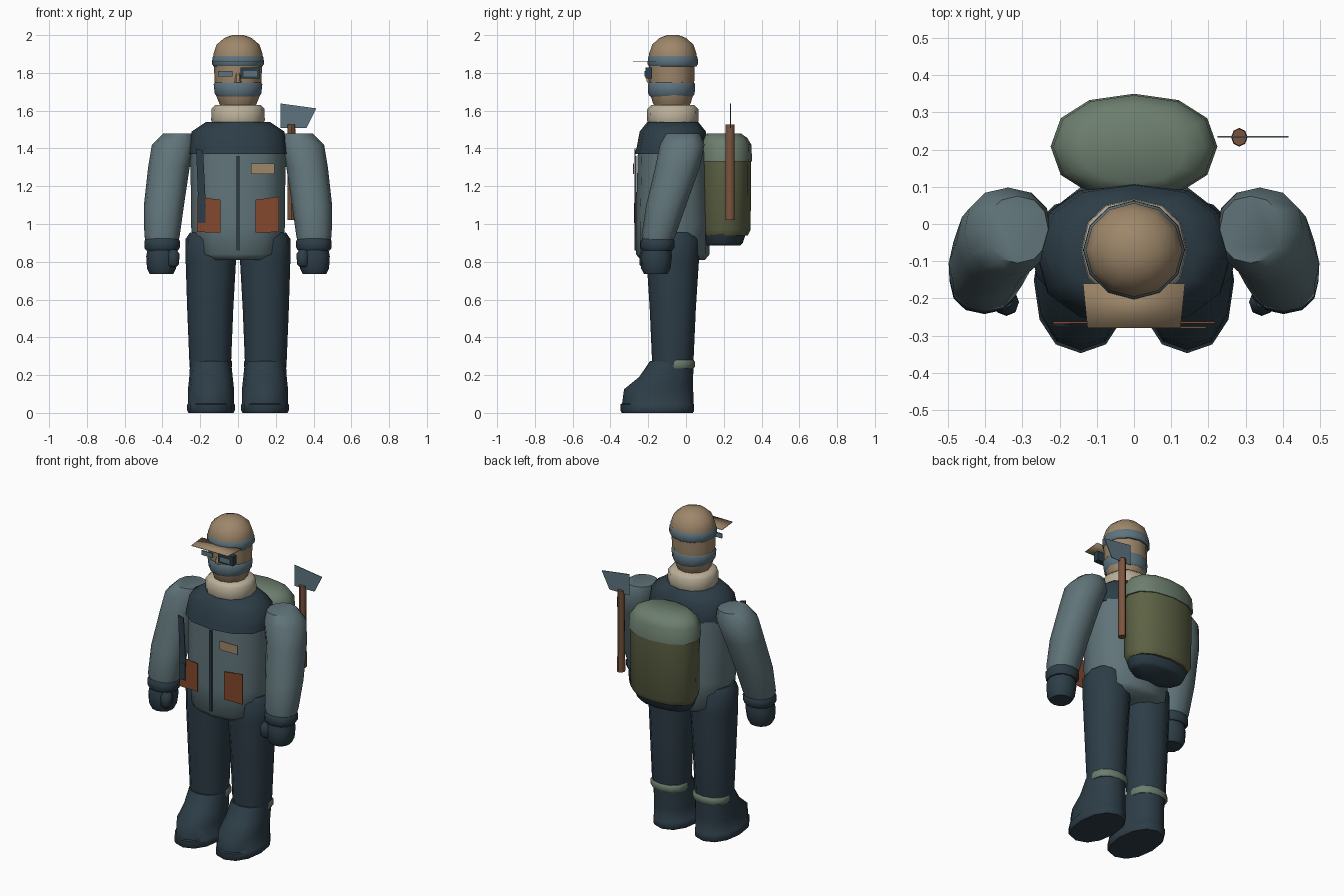
import bpy, bmesh, math


def mat(name, r, g, b):
    def lin(c):
        c /= 255
        return c / 12.92 if c < 0.04045 else ((c + 0.055) / 1.055) ** 2.4
    m = bpy.data.materials.new(name)
    m.diffuse_color = (lin(r), lin(g), lin(b), 1)
    return m


SLATE = mat("slate cloth", 96, 116, 121)
NAVY = mat("dark navy", 45, 61, 71)
TAN = mat("tan", 158, 135, 106)
CREAM = mat("cream wool", 186, 175, 153)
OLIVE = mat("olive canvas", 93, 98, 68)
SAGE = mat("sage green", 108, 126, 110)
RUST = mat("rust leather", 132, 72, 46)
WOOD = mat("brown wood", 122, 84, 62)
BLUE = mat("blue grey", 94, 116, 128)


def finish(bm, name, m, angle=50):
    bmesh.ops.recalc_face_normals(bm, faces=bm.faces)
    me = bpy.data.meshes.new(name)
    bm.to_mesh(me)
    bm.free()
    ob = bpy.data.objects.new(name, me)
    bpy.context.collection.objects.link(ob)
    me.materials.append(m)
    bpy.ops.object.select_all(action='DESELECT')
    ob.select_set(True)
    bpy.context.view_layer.objects.active = ob
    bpy.ops.object.shade_smooth_by_angle(angle=math.radians(angle))
    return ob


def loft(name, m, rings, sides=12, power=0.9, side=1):
    """Stack of rounded rings (z, cx, cy, rx, ry) with capped ends."""
    bm = bmesh.new()
    loops = []
    for z, cx, cy, rx, ry in rings:
        loop = []
        for i in range(sides):
            a = math.tau * i / sides
            c, s = math.cos(a), math.sin(a)
            px = math.copysign(abs(c) ** power, c) if abs(c) > 1e-6 else 0
            py = math.copysign(abs(s) ** power, s) if abs(s) > 1e-6 else 0
            loop.append(bm.verts.new((side * (cx + rx * px), cy + ry * py, z)))
        loops.append(loop)
    for a, b in zip(loops, loops[1:]):
        for i in range(sides):
            j = (i + 1) % sides
            bm.faces.new((a[i], a[j], b[j], b[i]))
    bm.faces.new(loops[0])
    bm.faces.new(loops[-1])
    return finish(bm, name, m)


def plate(name, m, pts, y, thick=0.005):
    """Thin upright plate from an (x, z) outline, facing front."""
    bm = bmesh.new()
    f = bm.faces.new([bm.verts.new((x, y, z)) for x, z in pts])
    ext = bmesh.ops.extrude_face_region(bm, geom=[f])
    for v in ext["geom"]:
        if isinstance(v, bmesh.types.BMVert):
            v.co.y += thick
    return finish(bm, name, m, 30)


def rect(x0, x1, z0, z1):
    return [(x0, z0), (x1, z0), (x1, z1), (x0, z1)]


# Jacket and dark yoke
loft("jacket", SLATE, [(0.81, 0, -0.07, 0.18, 0.17), (0.84, 0, -0.07, 0.23, 0.195),
                       (1.0, 0, -0.07, 0.25, 0.195), (1.2, 0, -0.07, 0.25, 0.19),
                       (1.38, 0, -0.07, 0.255, 0.185)], power=0.85)
loft("yoke", NAVY, [(1.37, 0, -0.08, 0.262, 0.192), (1.40, 0, -0.075, 0.262, 0.187),
                    (1.49, 0, -0.07, 0.245, 0.175), (1.54, 0, -0.07, 0.17, 0.135)], power=0.85)

# Scarf collar and head
loft("scarf", CREAM, [(1.53, 0, -0.07, 0.135, 0.13), (1.55, 0, -0.07, 0.142, 0.137),
                      (1.61, 0, -0.07, 0.14, 0.135), (1.63, 0, -0.07, 0.12, 0.115)])
loft("head", TAN, [(1.60, 0, -0.075, 0.08, 0.08), (1.64, 0, -0.075, 0.1, 0.1),
                   (1.69, 0, -0.075, 0.12, 0.115), (1.78, 0, -0.075, 0.125, 0.12),
                   (1.86, 0, -0.075, 0.128, 0.122)], power=1)
loft("face_mask", BLUE, [(1.675, 0, -0.077, 0.112, 0.114), (1.69, 0, -0.077, 0.123, 0.123),
                         (1.74, 0, -0.077, 0.129, 0.125), (1.75, 0, -0.077, 0.122, 0.119)], power=1)
loft("nose", TAN, [(1.75, 0, -0.195, 0.018, 0.014), (1.77, 0, -0.198, 0.016, 0.014),
                   (1.80, 0, -0.19, 0.008, 0.008)], sides=6)

# Cap with band and flat brim
loft("cap", TAN, [(1.86, 0, -0.07, 0.13, 0.126), (1.90, 0, -0.07, 0.13, 0.126),
                  (1.95, 0, -0.07, 0.113, 0.109), (1.985, 0, -0.07, 0.072, 0.07),
                  (2.0, 0, -0.07, 0.03, 0.03)], power=1)
loft("cap_band", BLUE, [(1.835, 0, -0.07, 0.129, 0.125), (1.845, 0, -0.07, 0.137, 0.133),
                        (1.88, 0, -0.07, 0.136, 0.132), (1.892, 0, -0.07, 0.129, 0.125)], power=1)
bm = bmesh.new()
bm.faces.new([bm.verts.new(p) for p in ((-0.137, -0.16, 1.863), (-0.125, -0.28, 1.863),
                                        (0.125, -0.28, 1.863), (0.137, -0.16, 1.863))])
brim = finish(bm, "cap_brim", TAN)
brim.modifiers.new("thickness", 'SOLIDIFY').thickness = 0.004

# Goggles
plate("goggle_frame", NAVY, rect(0.012, 0.115, 1.77, 1.828), -0.215, 0.035)
plate("goggle_lens", BLUE, rect(0.03, 0.10, 1.782, 1.81), -0.22, 0.008)
plate("goggle_lens", BLUE, rect(-0.105, -0.03, 1.782, 1.81), -0.21, 0.008)

# Limbs, mirrored left and right
for s in (-1, 1):
    loft("leg", NAVY, [(0.2, 0.145, -0.075, 0.105, 0.10), (0.28, 0.147, -0.07, 0.111, 0.11),
                       (0.55, 0.147, -0.07, 0.122, 0.122), (0.8, 0.144, -0.07, 0.133, 0.138),
                       (0.92, 0.144, -0.07, 0.134, 0.14), (0.955, 0.144, -0.07, 0.11, 0.12)],
         power=0.95, side=s)
    loft("boot", NAVY, [(0, 0.143, -0.152, 0.12, 0.188), (0.012, 0.143, -0.152, 0.126, 0.195),
                        (0.045, 0.143, -0.152, 0.126, 0.195), (0.05, 0.143, -0.149, 0.121, 0.189),
                        (0.125, 0.143, -0.145, 0.122, 0.183), (0.19, 0.143, -0.105, 0.115, 0.143),
                        (0.275, 0.145, -0.075, 0.108, 0.115)], side=s)
    loft("boot_cuff", SAGE, [(0.235, 0.145, -0.05, 0.108, 0.09), (0.245, 0.145, -0.05, 0.113, 0.097),
                             (0.272, 0.145, -0.05, 0.113, 0.097), (0.28, 0.145, -0.05, 0.108, 0.09)], side=s)
    loft("sleeve", SLATE, [(0.90, 0.402, -0.15, 0.085, 0.078), (0.94, 0.402, -0.145, 0.094, 0.09),
                           (1.1, 0.392, -0.105, 0.106, 0.106), (1.3, 0.366, -0.045, 0.11, 0.118),
                           (1.42, 0.338, -0.02, 0.118, 0.118), (1.48, 0.313, -0.015, 0.083, 0.09)], side=s)
    loft("glove_cuff", NAVY, [(0.86, 0.402, -0.152, 0.085, 0.08), (0.875, 0.402, -0.152, 0.094, 0.09),
                              (0.91, 0.402, -0.15, 0.094, 0.09), (0.922, 0.402, -0.15, 0.086, 0.082)], side=s)
    loft("glove", NAVY, [(0.735, 0.405, -0.16, 0.062, 0.062), (0.765, 0.405, -0.16, 0.077, 0.078),
                         (0.83, 0.403, -0.157, 0.083, 0.083), (0.875, 0.402, -0.155, 0.075, 0.075)], side=s)
    loft("thumb", NAVY, [(0.772, 0.345, -0.215, 0.018, 0.018), (0.785, 0.343, -0.215, 0.03, 0.032),
                         (0.84, 0.343, -0.21, 0.034, 0.035), (0.865, 0.346, -0.205, 0.02, 0.02)], sides=8, side=s)

# Jacket front details
plate("zipper", NAVY, rect(-0.009, 0.009, 0.86, 1.36), -0.272, 0.009)
plate("name_patch", TAN, rect(0.07, 0.193, 1.265, 1.32), -0.28)
plate("pocket", RUST, [(-0.092, 0.955), (-0.217, 0.957), (-0.217, 1.145), (-0.092, 1.128)], -0.267)
plate("pocket", RUST, [(0.092, 1.128), (0.217, 1.145), (0.217, 0.957), (0.092, 0.955)], -0.267)
plate("chest_strap", NAVY, [(-0.222, 1.40), (-0.185, 1.39), (-0.17, 1.09), (-0.21, 1.09)], -0.272)
plate("strap_pouch", NAVY, rect(-0.212, -0.172, 1.005, 1.11), -0.274)

# Backpack
loft("pack_body", OLIVE, [(0.94, 0, 0.205, 0.195, 0.122), (0.97, 0, 0.207, 0.211, 0.135),
                          (1.34, 0, 0.207, 0.215, 0.138)], power=0.9)
loft("pack_flap", SAGE, [(1.33, 0, 0.208, 0.224, 0.142), (1.42, 0, 0.208, 0.217, 0.138),
                         (1.455, 0, 0.205, 0.19, 0.12), (1.48, 0, 0.2, 0.14, 0.09)], power=0.9)
loft("pack_base", NAVY, [(0.885, 0, 0.195, 0.165, 0.09), (0.90, 0, 0.198, 0.18, 0.103),
                         (0.955, 0, 0.2, 0.2, 0.118)], power=0.9)

# Axe carried beside the pack
loft("axe_handle", WOOD, [(1.02, 0.283, 0.233, 0.022, 0.025), (1.527, 0.283, 0.233, 0.02, 0.023)],
     sides=8, power=1)
plate("axe_head", BLUE, [(0.225, 1.508), (0.362, 1.508), (0.415, 1.612), (0.225, 1.638)], 0.233, 0.004)
